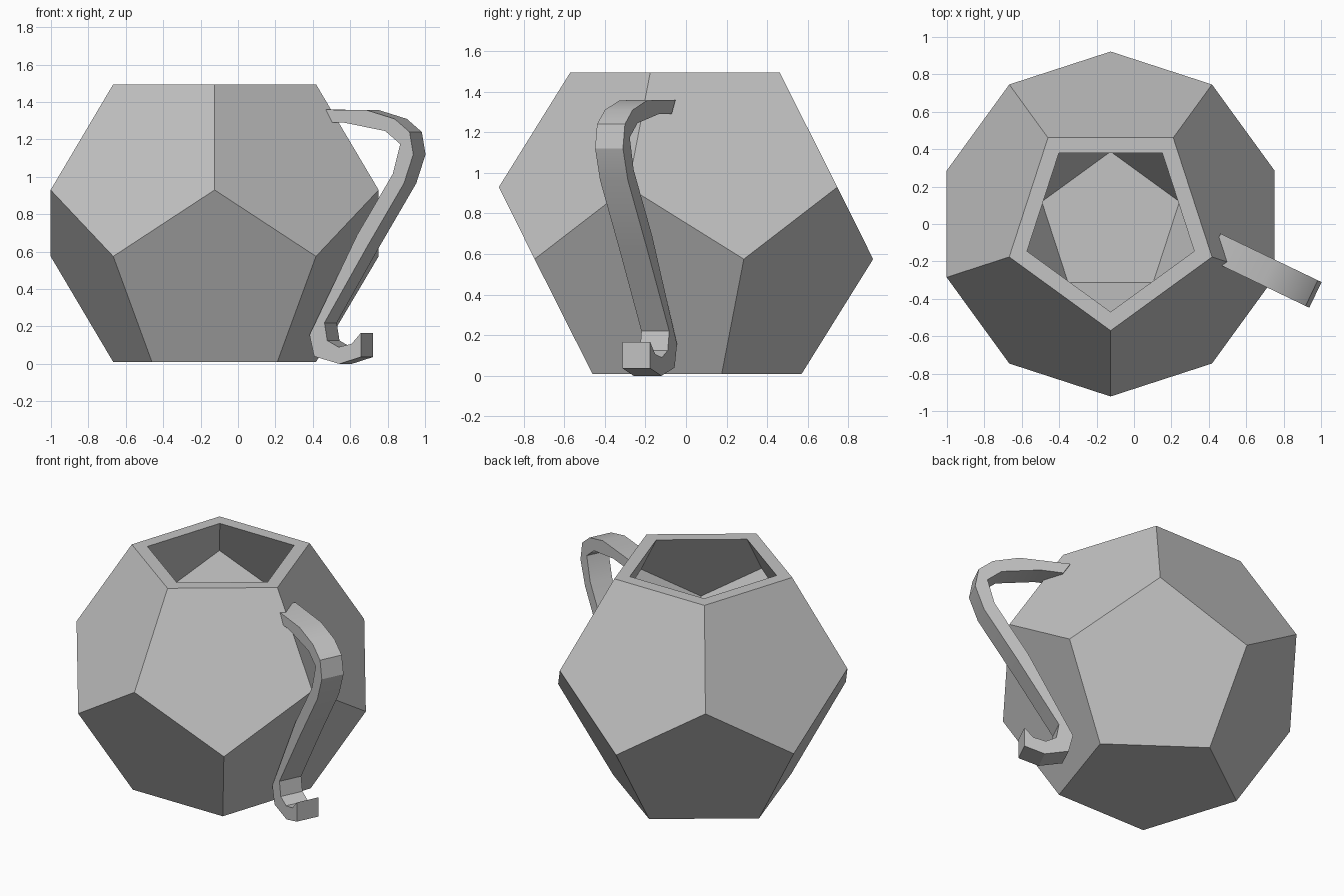
import bpy, bmesh
from math import sin, cos, radians
from mathutils import Vector

cube = bpy.data.objects.get("Cube")
if cube:
    bpy.data.objects.remove(cube)

GREY = (0.55, 0.55, 0.55, 1)
clay = bpy.data.materials.new("grey_clay")
clay.use_nodes = True
clay.diffuse_color = GREY
clay.node_tree.nodes["Principled BSDF"].inputs["Base Color"].default_value = GREY

CENTRE_X = -0.125


def finish(bm, name):
    bmesh.ops.recalc_face_normals(bm, faces=bm.faces[:])
    mesh = bpy.data.meshes.new(name)
    bm.to_mesh(mesh)
    bm.free()
    mesh.materials.append(clay)
    obj = bpy.data.objects.new(name, mesh)
    bpy.context.collection.objects.link(obj)
    return obj


def ring(bm, radius, z, start):
    """Five points around the cup's axis."""
    angles = [radians(start + 72 * i) for i in range(5)]
    return [bm.verts.new((CENTRE_X + radius * cos(a), radius * sin(a), z)) for a in angles]


def pentagon_shell(bm, top, upper, lower, bottom):
    """Dodecahedron without its top face; each argument is (radius, z)."""
    t, u = ring(bm, *top, -90), ring(bm, *upper, -90)
    l, b = ring(bm, *lower, -54), ring(bm, *bottom, -54)
    for i in range(5):
        j = (i + 1) % 5
        bm.faces.new((t[i], t[j], u[j], l[i], u[i]))
        bm.faces.new((l[i], u[j], l[j], b[j], b[i]))
    bm.faces.new(b)
    return t


# Cup: outer shell, smaller raised cavity, flat rim joining them
bm = bmesh.new()
outer = pentagon_shell(bm, (0.57, 1.495), (0.922, 0.93), (0.922, 0.575), (0.57, 0.01))
inner = pentagon_shell(bm, (0.47, 1.495), (0.626, 1.24), (0.626, 1.0), (0.387, 0.615))
for i in range(5):
    j = (i + 1) % 5
    bm.faces.new((outer[i], outer[j], inner[j], inner[i]))
finish(bm, "cup")

# Handle: flat side profile (x, z) extruded across its width, turned off the x axis
outer_edge = [(0.43, 1.36), (0.72, 1.357), (0.87, 1.31), (0.95, 1.24), (0.97, 1.12),
              (0.92, 0.965), (0.725, 0.63), (0.495, 0.22), (0.51, 0.125), (0.57, 0.09),
              (0.64, 0.107), (0.69, 0.166)]
inner_edge = [(0.69, 0.037), (0.575, 0.0), (0.44, 0.04), (0.415, 0.155), (0.67, 0.69),
              (0.86, 1.015), (0.90, 1.175), (0.82, 1.245), (0.60, 1.29), (0.47, 1.29)]
across = Vector((0.432, 0.902, 0)) * 0.152
bm = bmesh.new()
side = bm.faces.new([bm.verts.new(Vector((x, -0.12 - 0.48 * (x - 0.43), z)) - across / 2)
                     for x, z in outer_edge + inner_edge])
result = bmesh.ops.extrude_face_region(bm, geom=[side], use_keep_orig=True)
moved = [v for v in result["geom"] if isinstance(v, bmesh.types.BMVert)]
bmesh.ops.translate(bm, verts=moved, vec=across)
handle = finish(bm, "handle")

bpy.ops.object.select_all(action="DESELECT")
handle.select_set(True)
bpy.context.view_layer.objects.active = handle
bpy.ops.object.shade_smooth_by_angle(angle=radians(30))
